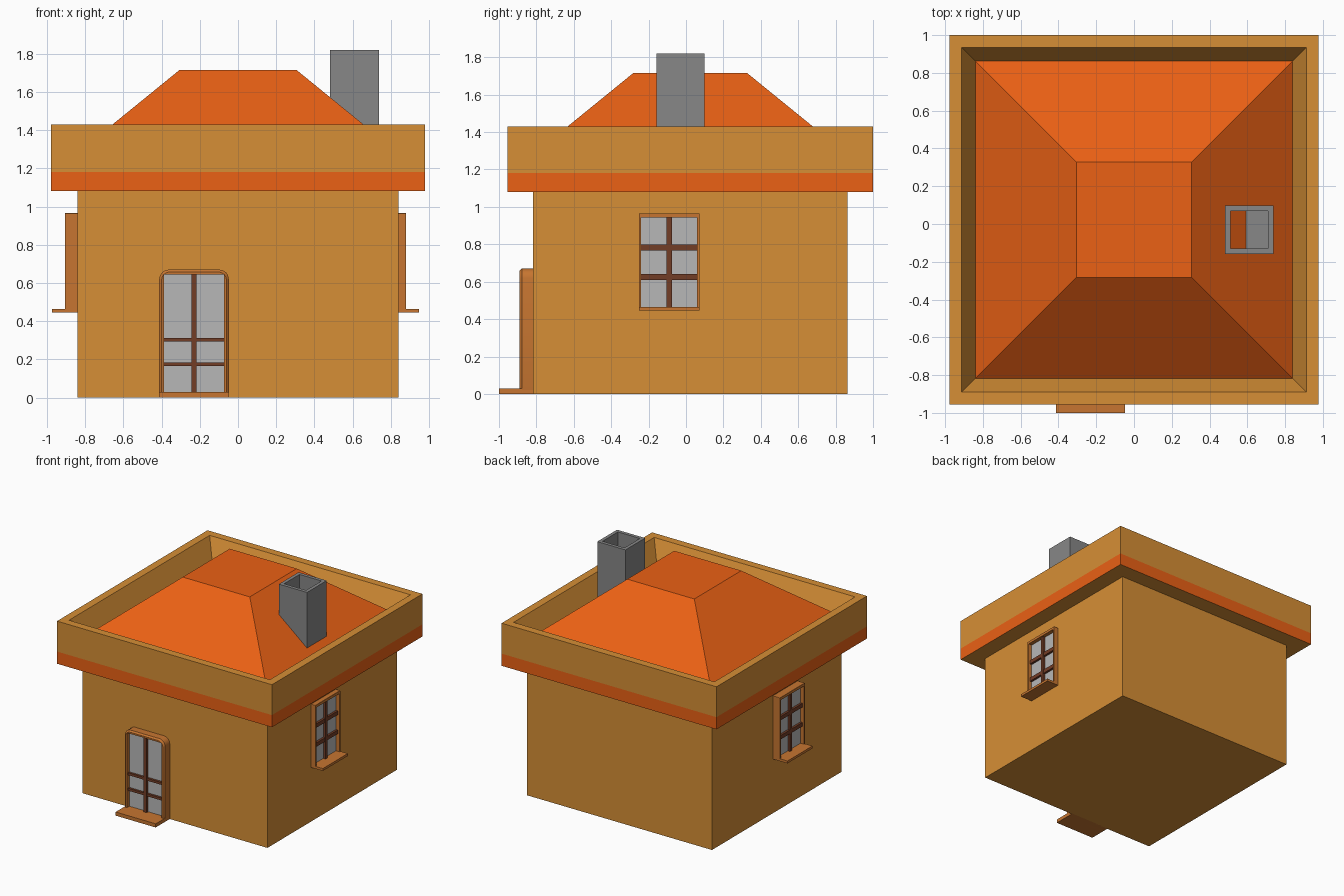
import bpy, bmesh, math
from mathutils import Vector

if "Cube" in bpy.data.objects:
    bpy.data.objects.remove(bpy.data.objects["Cube"])

CY = 0.0225  # house centre in y


def lin(c):
    return c / 12.92 if c <= 0.04045 else ((c + 0.055) / 1.055) ** 2.4


def material(name, r, g, b):
    m = bpy.data.materials.new(name)
    m.diffuse_color = (lin(r), lin(g), lin(b), 1)
    m.use_nodes = True
    m.node_tree.nodes["Principled BSDF"].inputs["Base Color"].default_value = m.diffuse_color
    return m


OCHRE = material("ochre_plaster", 0.84, 0.56, 0.21)
ORANGE = material("orange_tile", 0.92, 0.38, 0.08)
WOOD = material("light_wood", 0.78, 0.46, 0.19)
DARK = material("dark_wood", 0.45, 0.24, 0.15)
GLASS = material("pale_glass", 0.72, 0.72, 0.72)
STONE = material("grey_stone", 0.53, 0.53, 0.53)


def loft(name, rings, mats, bottom=False, top=False, ring_mats=None, closed=False):
    """Join equal-length point rings with quads, optionally capped."""
    bm = bmesh.new()
    vs = [[bm.verts.new(p) for p in ring] for ring in rings]
    n = len(vs[0])
    pairs = list(zip(vs, vs[1:])) + ([(vs[-1], vs[0])] if closed else [])
    for k, (a, b) in enumerate(pairs):
        for i in range(n):
            j = (i + 1) % n
            f = bm.faces.new((a[i], a[j], b[j], b[i]))
            f.material_index = ring_mats[k] if ring_mats else 0
    if bottom:
        bm.faces.new(vs[0][::-1])
    if top:
        bm.faces.new(vs[-1])
    if closed:
        bmesh.ops.recalc_face_normals(bm, faces=bm.faces)
    me = bpy.data.meshes.new(name)
    bm.to_mesh(me)
    bm.free()
    for m in mats:
        me.materials.append(m)
    ob = bpy.data.objects.new(name, me)
    bpy.context.collection.objects.link(ob)
    return ob


def square(h, z, cx=0.0, cy=CY):
    return [(cx + sx * h, cy + sy * h, z) for sx, sy in ((-1, -1), (1, -1), (1, 1), (-1, 1))]


def box(name, x0, x1, y0, y1, z0, z1, mat):
    ring = lambda z: [(x0, y0, z), (x1, y0, z), (x1, y1, z), (x0, y1, z)]
    return loft(name, [ring(z0), ring(z1)], [mat], True, True)


# House walls, eave band and parapet with sloped inner face
loft("walls_and_parapet",
     [square(0.84, 0), square(0.84, 1.08), square(0.977, 1.08), square(0.977, 1.18),
      square(0.977, 1.43), square(0.913, 1.43), square(0.84, 1.28)],
     [OCHRE, ORANGE], bottom=True, ring_mats=[0, 0, 1, 0, 0, 0])

# Truncated hip roof
loft("roof", [square(0.84, 1.28), square(0.305, 1.715)], [ORANGE], top=True)

# Hollow chimney
loft("chimney", [square(h, z, 0.61, -0.03) for h, z in
                 ((0.128, 1.25), (0.128, 1.82), (0.1, 1.82), (0.1, 1.48))],
     [STONE], bottom=True, top=True)


def rounded(w, z0, z1, y, r_low, r_high, steps=5):
    """Rounded rectangle in the xz plane."""
    pts = []
    for sx, z, r, a in ((-1, z0, r_low, 180), (1, z0, r_low, 270),
                        (1, z1, r_high, 0), (-1, z1, r_high, 90)):
        c = Vector((sx * (w - r), y, z + (r if z == z0 else -r)))
        for i in range(steps):
            t = math.radians(a + 90 * i / (steps - 1))
            pts.append(c + Vector((r * math.cos(t), 0, r * math.sin(t))))
    return pts


def opening(name, loc, turn, w, h, depth, sill, sill_h, rim, bars, mid, r):
    """Framed glazing: local front at y=0, facing -y, base at z=0."""
    side, top = rim
    iw, iz = w - side, h - top
    e = 0.012 if r > 0.01 else 0.001
    frame = loft(name + "_frame",
                 [rounded(w, 0, h, depth, r * 0.4, r), rounded(w, 0, h, e, r * 0.4, r),
                  rounded(w - e, e, h - e, 0, r * 0.4, r - e * 0.5),
                  rounded(iw, sill_h, iz, 0, 0.001, 0.001),
                  rounded(iw, sill_h, iz, depth, 0.001, 0.001)], [WOOD], closed=True)
    parts = [frame,
             box(name + "_sill", -w, w, -sill, depth, 0, sill_h, WOOD),
             box(name + "_glass", -iw, iw, 0.032, depth, sill_h, iz, GLASS),
             box(name + "_mullion", mid - 0.014, mid + 0.014, 0.012, 0.04, sill_h, iz, DARK)]
    for i, (z, t) in enumerate(bars):
        parts.append(box(f"{name}_bar_{i + 1}", -iw, iw, 0.014, 0.04, z - t, z + t, DARK))
    for p in parts:
        p.location = loc
        p.rotation_euler.z = math.radians(turn)
    if r > 0.01:
        bpy.context.view_layer.objects.active = frame
        frame.select_set(True)
        bpy.ops.object.shade_smooth_by_angle(angle=math.radians(35))
        frame.select_set(False)


# Front door
opening("door", (-0.23, -0.89, 0), 0, 0.182, 0.67, 0.08, 0.11, 0.03,
        (0.025, 0.025), ((0.175, 0.01), (0.303, 0.01)), 0.0, 0.05)

# Matching side windows
for name, x, turn in (("right_window", 0.88, 90), ("left_window", -0.905, -90)):
    opening(name, (x, -0.09, 0.445), turn, 0.162, 0.52, 0.07, 0.068, 0.02,
            (0.012, 0.022), ((0.18, 0.016), (0.337, 0.016)), 0.0, 0.003)
